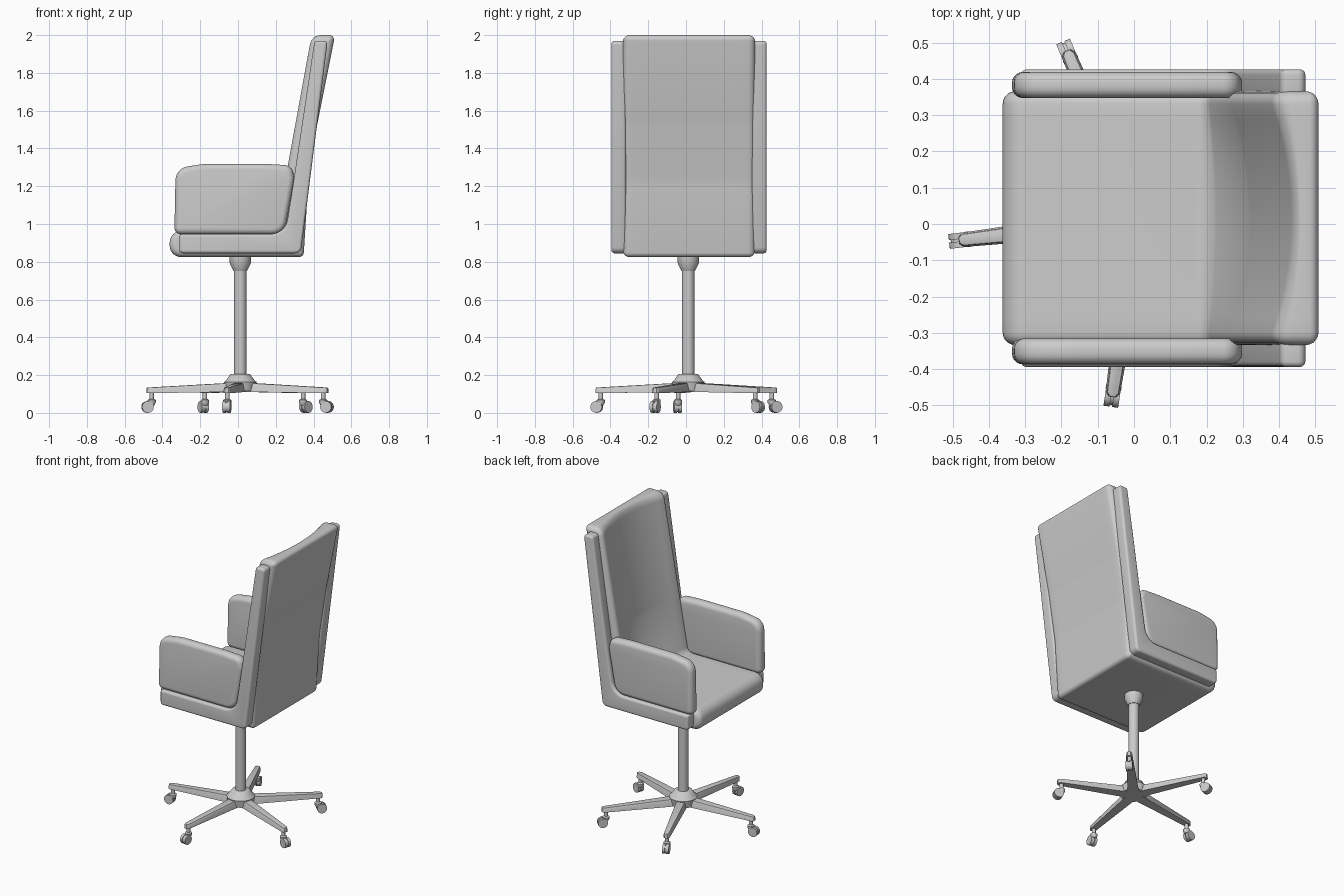
import bpy, bmesh, math
from mathutils import Vector, Matrix

if "Cube" in bpy.data.objects:
    bpy.data.objects.remove(bpy.data.objects["Cube"])

CY = 0.016              # middle of the upholstery in y
COL = (0.012, 0.012)    # column axis


def finish(name, bm, angle=40):
    bmesh.ops.recalc_face_normals(bm, faces=bm.faces[:])
    me = bpy.data.meshes.new(name)
    bm.to_mesh(me)
    bm.free()
    ob = bpy.data.objects.new(name, me)
    bpy.context.collection.objects.link(ob)
    bpy.ops.object.select_all(action='DESELECT')
    ob.select_set(True)
    bpy.context.view_layer.objects.active = ob
    bpy.ops.object.shade_smooth_by_angle(angle=math.radians(angle))
    return ob


def rounded(pts, inset, seg=6):
    """Inset a CCW outline of (x, z, radius) and fillet its corners."""
    n, P, out = len(pts), [Vector(p[:2]) for p in pts], []
    for i in range(n):
        a = (P[i] - P[i - 1]).normalized()
        b = (P[(i + 1) % n] - P[i]).normalized()
        turn = math.atan2(a.x * b.y - a.y * b.x, a.dot(b))
        na, nb = Vector((-a.y, a.x)), Vector((-b.y, b.x))
        c = P[i] + (na + nb) * inset / (1 + na.dot(nb))
        s = 1 if turn > 0 else -1
        r = max(pts[i][2] - s * inset, 0.004)
        t = r * math.tan(abs(turn) / 2)
        centre = c - a * t + na * r * s
        for k in range(seg + 1):
            out.append(centre + Matrix.Rotation(turn * k / seg, 2) @ (-na * r * s))
    return out


def pad(name, pts, yc, half, R, warp=None, mid=1):
    """Outline swept along y with rounded rims."""
    arc = [math.pi / 2 * k / 5 for k in range(6)]
    st = [(-half + R - R * math.sin(t), R * (1 - math.cos(t))) for t in reversed(arc)]
    st += [((half - R) * (2 * k / (mid + 1) - 1), 0) for k in range(1, mid + 1)]
    st += [(half - R + R * math.sin(t), R * (1 - math.cos(t))) for t in arc]
    bm = bmesh.new()
    rings = []
    for y, d in st:
        ring = []
        for p in rounded(pts, d):
            x = p.x + (warp(p.x, y, p.y) if warp else 0)
            ring.append(bm.verts.new((x, yc + y, p.y)))
        rings.append(ring)
    n = len(rings[0])
    for A, B in zip(rings, rings[1:]):
        for i in range(n):
            j = (i + 1) % n
            bm.faces.new((A[i], A[j], B[j], B[i]))
    bm.faces.new(rings[0])
    bm.faces.new(rings[-1])
    return finish(name, bm)


def lathe(name, prof, x, y, seg=32):
    bm = bmesh.new()
    vs = [bm.verts.new((x + r, y, z)) for r, z in prof]
    es = [bm.edges.new(e) for e in zip(vs, vs[1:])]
    bmesh.ops.spin(bm, geom=vs + es, cent=(x, y, 0), axis=(0, 0, 1),
                   angle=2 * math.pi, steps=seg)
    bmesh.ops.remove_doubles(bm, verts=bm.verts[:], dist=1e-5)
    return finish(name, bm, 30)


# Seat and back cushion in one L, hollowed across the front of the back
def hollow(x, y, z):
    front = 0.2 + 0.18 * (z - 0.965)
    side = min(max(1 - (x - front) / 0.09, 0), 1)
    return 0.055 * side * min(max((z - 0.96) / 0.1, 0), 1) * max(1 - (y / 0.32) ** 2, 0) * (x > 0.1)


pad("seat_and_back_cushion",
    [(-.362, .825, .06), (.347, .825, .025), (.372, 1.22, .6), (.42, 1.53, .6),
     (.514, 2.0, .025), (.388, 2.0, .06), (.263, 1.315, .3), (.2, .965, .04),
     (-.362, .965, .065)], CY, .35, .035, hollow, 14)

for s, side in ((-1, "right"), (1, "left")):
    # L-shaped side panels
    pad(side + "_side_panel",
        [(-.311, .845, .02), (.332, .845, .035), (.475, 1.97, .02), (.405, 1.97, .02),
         (.29, 1.2, .4), (.25, .947, .09), (-.311, .947, .015)],
        CY + s * .372, .038, .015)
    # Padded armrests
    pad(side + "_armrest",
        [(-.337, .945, .035), (.245, .945, .08), (.298, 1.24, .05), (.285, 1.31, .05),
         (.15, 1.318, .3), (-.18, 1.318, .3), (-.33, 1.295, .075)],
        CY + s * .367, .036, .03)

# Column, collar and hub
lathe("column", [(0, .14), (.033, .14), (.033, .77), (0, .77)], *COL)
lathe("column_collar", [(0, .752), (.036, .752), (.057, .795), (.057, .83), (0, .83)], *COL)
lathe("base_hub", [(0, .115), (.08, .115), (.087, .163), (.075, .173), (.055, .202),
                   (.048, .206), (0, .206)], *COL)

# Five legs with casters
tips = [(-.185, .478), (-.483, -.045), (-.06, -.477), (.475, -.165), (.362, .385)]
for i, tip in enumerate(tips, 1):
    d = Vector(tip) - Vector(COL)
    L = d.length
    M = Matrix.Translation((*COL, 0)) @ Matrix.Rotation(math.atan2(d.y, d.x), 4, 'Z')

    bm = bmesh.new()
    plan = [(0, -.036), (L - .012, -.02), (L, -.01), (L, .01), (L - .012, .02), (0, .036)]
    low = [bm.verts.new((x, y, .112 - .008 * x / L)) for x, y in plan]
    top = [bm.verts.new((x, y * .8, .162 - .028 * x / L)) for x, y in plan]
    bm.faces.new(low)
    bm.faces.new(top)
    for a in range(6):
        b = (a + 1) % 6
        bm.faces.new((low[a], low[b], top[b], top[a]))
    bmesh.ops.bevel(bm, geom=[e for e in bm.edges if all(v in top for v in e.verts)],
                    offset=.005, segments=2, affect='EDGES', profile=.5)
    bm.transform(M)
    finish(f"leg_{i}", bm, 30)

    p = M @ Vector((L - .026, 0, 0))
    lathe(f"caster_stem_{i}", [(0, .04), (.014, .04), (.022, .055), (.022, .068), (.012, .074),
                               (.012, .115), (0, .115)], p.x, p.y, 16)
    bm = bmesh.new()
    for y, w, r in ((-.012, .017, .031), (.012, .017, .031), (0, .008, .026)):
        bmesh.ops.create_cone(bm, cap_ends=True, segments=24, radius1=r, radius2=r, depth=w,
                              matrix=Matrix.Translation((L - .004, y, .0315))
                              @ Matrix.Rotation(math.pi / 2, 4, 'X'))
    bm.transform(M)
    finish(f"caster_wheels_{i}", bm, 30)
